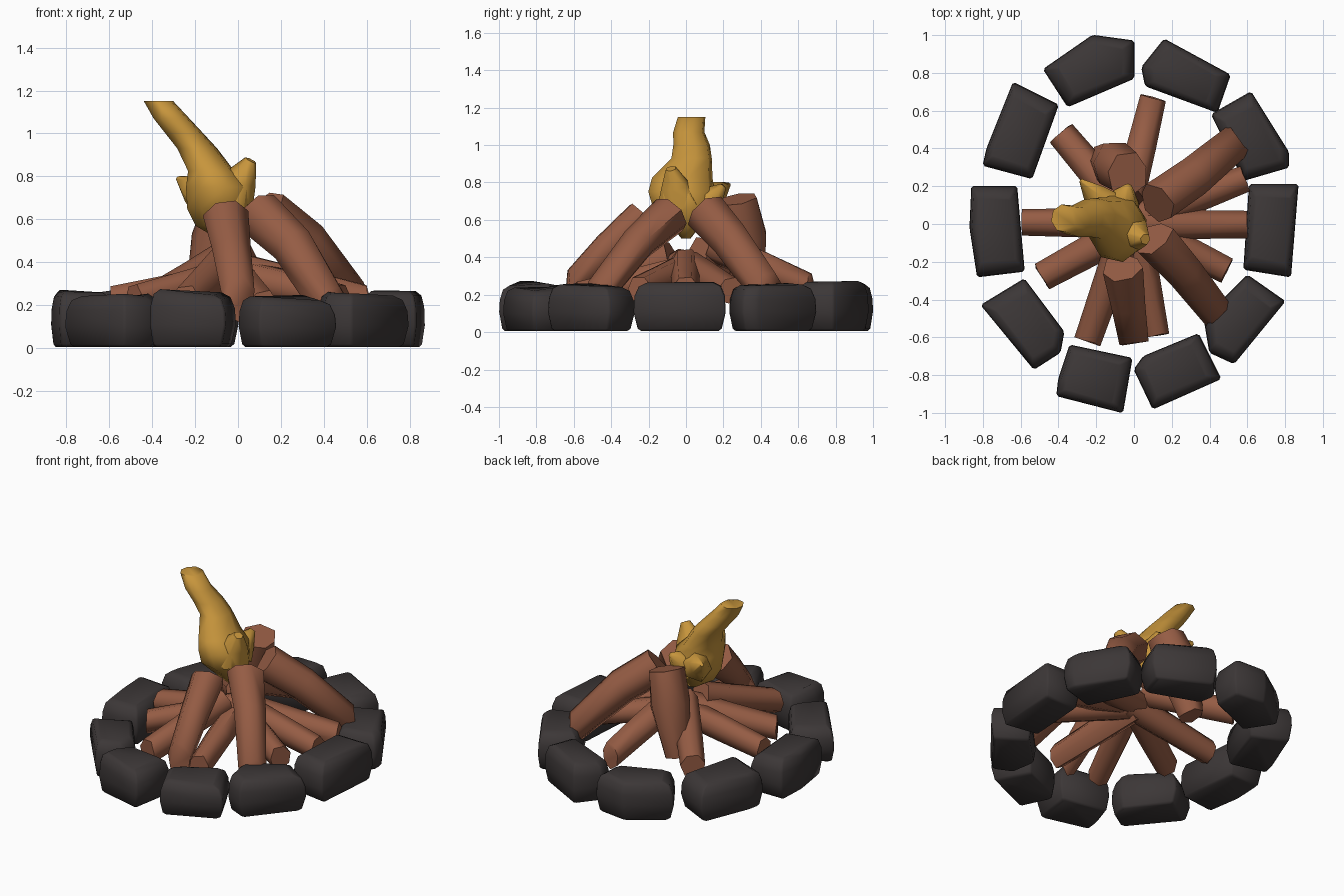
import bpy, bmesh, math, random
from mathutils import Vector

if "Cube" in bpy.data.objects:
    bpy.data.objects.remove(bpy.data.objects["Cube"])

random.seed(4)


def material(name, rgb):
    m = bpy.data.materials.new(name)
    m.diffuse_color = (*rgb, 1)
    m.use_nodes = True
    m.node_tree.nodes["Principled BSDF"].inputs["Base Color"].default_value = m.diffuse_color
    return m


STONE = material("charcoal stone", (0.045, 0.038, 0.038))
WOOD = material("brown wood", (0.30, 0.107, 0.058))
FLAME = material("golden flame", (0.57, 0.30, 0.045))


def loft(name, rings, mat, angle):
    """Skin a list of equal-length point rings into one closed solid."""
    bm = bmesh.new()
    vs = [[bm.verts.new(p) for p in r] for r in rings]
    n = len(vs[0])
    for a, b in zip(vs, vs[1:]):
        for i in range(n):
            j = (i + 1) % n
            bm.faces.new((a[i], a[j], b[j], b[i]))
    bm.faces.new(vs[0][::-1])
    bm.faces.new(vs[-1])
    bmesh.ops.recalc_face_normals(bm, faces=bm.faces)
    me = bpy.data.meshes.new(name)
    bm.to_mesh(me)
    bm.free()
    me.materials.append(mat)
    ob = bpy.data.objects.new(name, me)
    bpy.context.collection.objects.link(ob)
    bpy.ops.object.select_all(action='DESELECT')
    ob.select_set(True)
    bpy.context.view_layer.objects.active = ob
    bpy.ops.object.shade_smooth_by_angle(angle=math.radians(angle))
    return ob


def tube(name, path, radii, mat, sides=7, jitter=0.0, angle=65, plumb_foot=False):
    """Rough round bar along a path; plumb_foot cuts its first end vertically."""
    path = [Vector(p) for p in path]
    axis = (path[-1] - path[0]).normalized()
    u = axis.cross(Vector((0, 0, 1))).normalized()
    v = u.cross(axis)
    flat = Vector((axis.x, axis.y, 0)).normalized()
    wobble = [1 + random.uniform(-jitter, jitter) for _ in range(sides)]
    rings = []
    for i, (c, r) in enumerate(zip(path, radii)):
        ring = []
        for k in range(sides):
            t = 2 * math.pi * k / sides + 0.3
            s = r * wobble[k] * (1 + random.uniform(-jitter, jitter) / 2)
            p = (u * math.cos(t) + v * math.sin(t)) * s
            if i == 0 and plumb_foot:
                p -= axis * (p.dot(flat) / axis.dot(flat))
            ring.append(c + p + axis * random.uniform(-jitter, jitter) * r)
        rings.append(ring)
    return loft(name, rings, mat, angle)


# Ring of stones: plan outline of each stone, then its height
stones = [
    ([(-.48, .82), (-.22, 1.0), (0, .97), (0, .77), (-.35, .62)], .28),
    ([(.04, .83), (.16, .98), (.51, .79), (.44, .59), (.06, .73)], .27),
    ([(.41, .58), (.62, .70), (.82, .38), (.82, .30), (.58, .23)], .27),
    ([(.61, .21), (.87, .21), (.83, -.28), (.58, -.24)], .265),
    ([(.60, -.27), (.80, -.41), (.53, -.74), (.40, -.68), (.37, -.50)], .26),
    ([(.34, -.58), (.46, -.82), (.10, -.98), (0, -.77), (.05, -.70)], .245),
    ([(-.34, -.64), (-.01, -.71), (-.06, -1.0), (-.41, -.91), (-.40, -.82)], .27),
    ([(-.81, -.43), (-.58, -.29), (-.37, -.57), (-.39, -.68), (-.53, -.77)], .25),
    ([(-.86, .20), (-.62, .20), (-.58, -.25), (-.83, -.28), (-.87, -.02)], .27),
    ([(-.64, .75), (-.40, .63), (-.54, .24), (-.80, .31), (-.78, .40)], .27),
]
for i, (outline, h) in enumerate(stones, 1):
    pts = []
    # cut each corner a little so the stone looks worn
    for k, p in enumerate(outline):
        p = Vector(p)
        for q in (outline[k - 1], outline[(k + 1) % len(outline)]):
            d = Vector(q) - p
            pts.append(p + d.normalized() * min(.012, d.length * .3))
    c = sum(pts, Vector((0, 0))) / len(pts)
    # corners of the top sit a little higher or lower than each other
    bump = [b for b in (random.uniform(-.025, .006) for _ in outline) for _ in (0, 1)]
    rings = []
    for f, s in ((.02, .84), (.07, .92), (.4, 1.01), (.72, .99), (.92, .9), (1, .72)):
        rings.append([(*(c + (p - c) * s), h * f + b * (f > .5)) for p, b in zip(pts, bump)])
    loft(f"ring_stone_{i}", rings, STONE, 75)

# Upper logs leaning together: foot, middle, top, then the radius at each
upper = [
    ("front", (0, -.63, .235), (-.03, -.42, .45), (-.06, -.23, .61), (.08, .092, .11)),
    ("front_right", (.45, -.49, .18), (.26, -.25, .48), (.10, -.08, .63), (.09, .10, .115)),
    ("back_right", (.56, .45, .20), (.31, .24, .49), (.12, .11, .635), (.09, .105, .11)),
    ("back", (-.17, .34, .18), (-.09, .31, .50), (-.03, .265, .71), (.08, .13, .115)),
]
for name, foot, mid, top, radii in upper:
    tube(f"upper_log_{name}", [foot, mid, top], radii, WOOD, 7, .08,
         plumb_foot=name != "back")

# Lower logs lying like spokes, rising gently to the middle: foot, inner end
lower = [
    ((.10, .67, .24), (-.03, .15, .47)),
    ((-.39, .48, .22), (-.03, .06, .42)),
    ((-.59, .01, .22), (.05, 0, .33)),
    ((-.49, -.28, .22), (.02, 0, .36)),
    ((-.24, -.62, .21), (-.05, -.08, .40)),
    ((.12, -.59, .19), (0, 0, .32)),
    ((.49, -.25, .22), (0, 0, .33)),
    ((.60, 0, .22), (0, 0, .36)),
    ((.59, .24, .22), (0, .02, .35)),
]
for i, (foot, inner) in enumerate(lower, 1):
    a, b = Vector(foot), Vector(inner)
    tube(f"lower_log_{i}", [a, a.lerp(b, .5), b], [.075, .082, .088], WOOD, 7, .08,
         plumb_foot=True)

# Flame body: centre x, y, z and x, y radii, bending to the left
body = [(-.05, 0, .50, .03, .025), (-.08, 0, .57, .12, .08), (-.085, -.01, .65, .155, .165),
        (-.09, -.025, .75, .155, .18), (-.125, -.02, .825, .11, .165), (-.19, .03, .93, .095, .11),
        (-.25, .03, 1.0, .09, .1), (-.31, .015, 1.07, .085, .085), (-.37, .03, 1.15, .07, .075)]
rings = [[(x + rx * math.cos(t), y + ry * math.sin(t), z)
          for t in (2 * math.pi * k / 8 + .2 for k in range(8))] for x, y, z, rx, ry in body]
loft("flame_body", rings, FLAME, 65)

# Small flame tongues: base, tip, then the radius at each
tongues = [((-.03, -.04, .70), (.06, -.08, .875), .12, .03),
           ((-.15, .10, .70), (-.28, .23, .79), .10, .012),
           ((-.07, .08, .66), (-.03, .20, .78), .11, .02)]
for i, (base, tip, r0, r1) in enumerate(tongues, 1):
    a, b = Vector(base), Vector(tip)
    tube(f"flame_tongue_{i}", [a, a.lerp(b, .5), b], [r0, r0 * .65, r1], FLAME, 6, .06)
